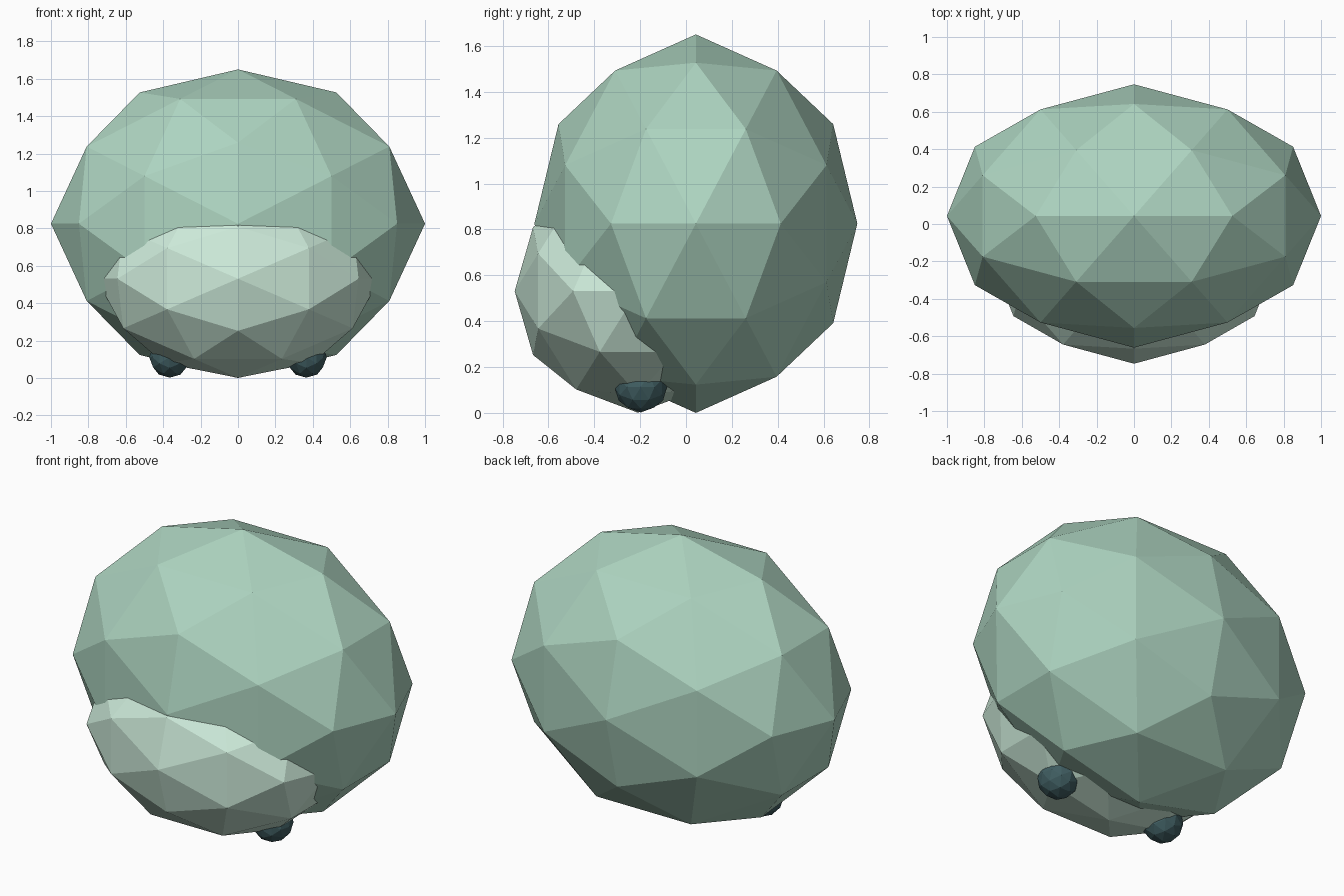
import bpy, bmesh
from mathutils import Vector

if "Cube" in bpy.data.objects:
    bpy.data.objects.remove(bpy.data.objects["Cube"])

# Unit icosphere points: 12 corners with an edge-aligned pole, plus 30 edge midpoints
PHI = (1 + 5 ** 0.5) / 2
corners = []
for s in (-1, 1):
    for t in (-PHI, PHI):
        corners += [Vector((s, 0, t)), Vector((t, s, 0)), Vector((0, t, s))]
points = [c.normalized() for c in corners]
for i, a in enumerate(corners):
    for b in corners[i + 1:]:
        if (a - b).length < 2.01:
            points.append((a + b).normalized())


def material(name, color):
    mat = bpy.data.materials.new(name)
    mat.diffuse_color = (*color, 1)
    mat.use_nodes = True
    mat.node_tree.nodes["Principled BSDF"].inputs["Base Color"].default_value = mat.diffuse_color
    return mat


def faceted_ball(name, center, radii, mat):
    bm = bmesh.new()
    for p in points:
        bm.verts.new(p)
    bmesh.ops.convex_hull(bm, input=bm.verts[:])
    bmesh.ops.scale(bm, vec=radii, verts=bm.verts[:])
    bmesh.ops.recalc_face_normals(bm, faces=bm.faces[:])
    mesh = bpy.data.meshes.new(name)
    bm.to_mesh(mesh)
    bm.free()
    mesh.materials.append(mat)
    obj = bpy.data.objects.new(name, mesh)
    obj.location = center
    bpy.context.collection.objects.link(obj)
    return obj


green = material("green", (0.42, 0.66, 0.53))
pale = material("pale_green", (0.61, 0.83, 0.70))
dark = material("dark_teal", (0.05, 0.11, 0.12))

# Main body
faceted_ball("body", (0, 0.043, 0.825), (1.0, 0.704, 0.825), green)

# Pale bulge low on the front
faceted_ball("belly", (0, -0.21, 0.531), (0.758, 0.537, 0.53), pale)

# Pair of small feet
for side, x in (("left", -0.365), ("right", 0.365)):
    faceted_ball(side + "_foot", (x, -0.197, 0.112), (0.11, 0.114, 0.11), dark)
